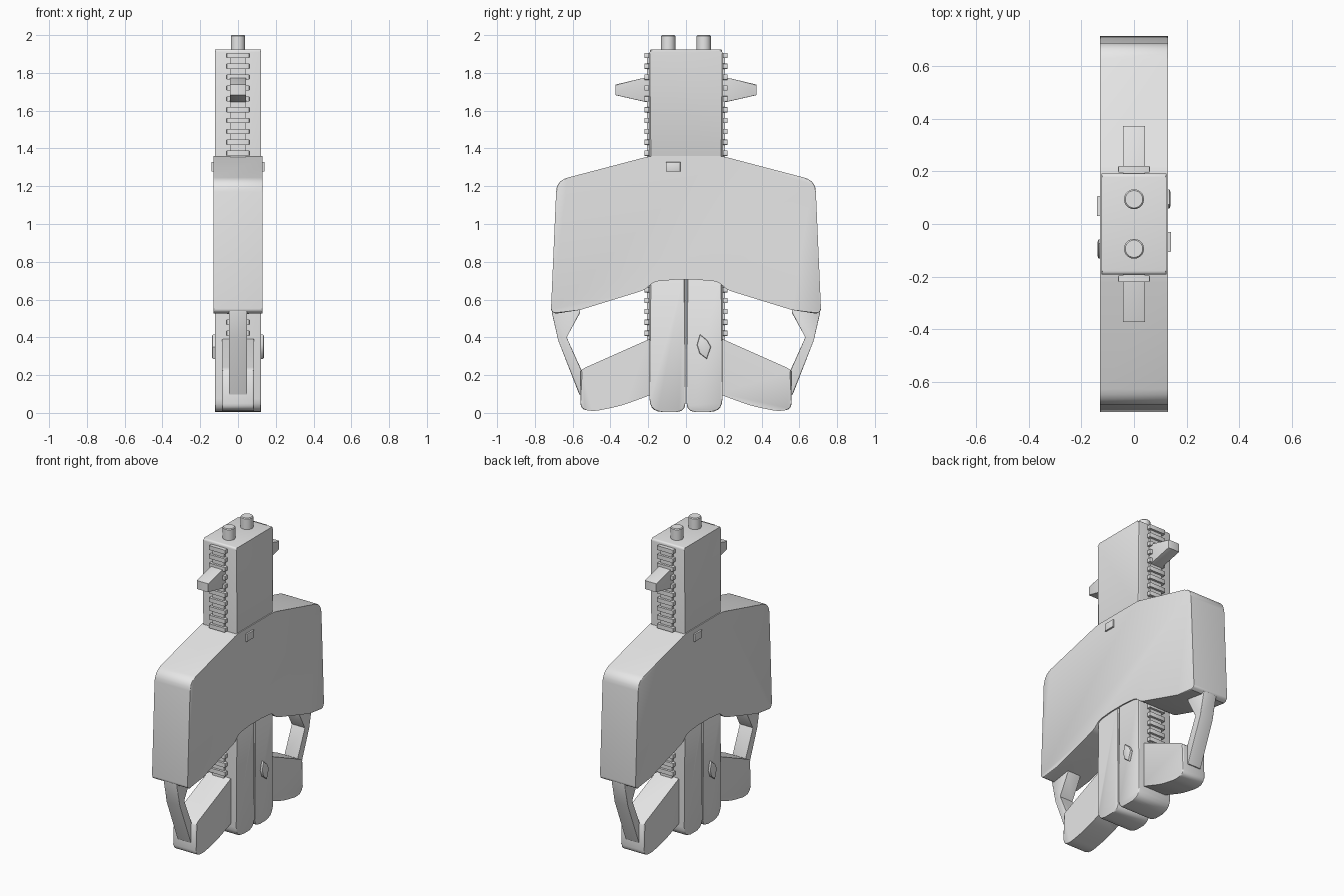
import bpy, bmesh, math
from mathutils import Vector

if "Cube" in bpy.data.objects:
    bpy.data.objects.remove(bpy.data.objects["Cube"])

grey = bpy.data.materials.new("light grey")
grey.diffuse_color = (0.8, 0.8, 0.8, 1)
grey.use_nodes = True
grey.node_tree.nodes["Principled BSDF"].inputs["Base Color"].default_value = grey.diffuse_color


def finish(bm, name):
    bmesh.ops.recalc_face_normals(bm, faces=bm.faces)
    mesh = bpy.data.meshes.new(name)
    bm.to_mesh(mesh)
    bm.free()
    mesh.materials.append(grey)
    ob = bpy.data.objects.new(name, mesh)
    bpy.context.collection.objects.link(ob)
    bpy.ops.object.select_all(action='DESELECT')
    ob.select_set(True)
    bpy.context.view_layer.objects.active = ob
    bpy.ops.object.shade_smooth_by_angle(angle=math.radians(32))
    return ob


def rounded(points, steps=5):
    """Profile points are (y, z) or (y, z, corner size)."""
    out = []
    n = len(points)
    for i, p in enumerate(points):
        c = Vector(p[:2])
        if len(p) < 3:
            out.append(c)
            continue
        a = c + (Vector(points[i - 1][:2]) - c).normalized() * p[2]
        b = c + (Vector(points[(i + 1) % n][:2]) - c).normalized() * p[2]
        for k in range(steps + 1):
            t = k / steps
            out.append(a * (1 - t) ** 2 + c * 2 * t * (1 - t) + b * t * t)
    return out


def prism(name, points, x0, x1, side=1, rim=0.0):
    """Extrude a y-z profile along x; side=-1 mirrors it in y."""
    bm = bmesh.new()
    prof = rounded(points)
    rings = [[bm.verts.new((x, p.x * side, p.y)) for p in prof] for x in (x0, x1)]
    n = len(prof)
    caps = [bm.faces.new(r) for r in rings]
    for i in range(n):
        j = (i + 1) % n
        bm.faces.new((rings[0][i], rings[0][j], rings[1][j], rings[1][i]))
    if rim:
        edges = list({e for f in caps for e in f.edges})
        bmesh.ops.bevel(bm, geom=edges, offset=rim, segments=2, profile=0.5,
                        affect='EDGES')
    return finish(bm, name)


def box(y0, y1, z0, z1):
    return [(y0, z0), (y1, z0), (y1, z1), (y0, z1)]


def peg(name, y, radius, z0, z1):
    bm = bmesh.new()
    bmesh.ops.create_cone(bm, cap_ends=True, segments=24, radius1=radius,
                          radius2=radius, depth=z1 - z0)
    bmesh.ops.translate(bm, verts=bm.verts, vec=(0, y, (z0 + z1) / 2))
    top = [e for e in bm.edges if all(v.co.z > z1 - 0.001 for v in e.verts)]
    bmesh.ops.bevel(bm, geom=top, offset=0.005, segments=1, affect='EDGES')
    finish(bm, name)


# Wide middle shell
half = [(0.19, 1.36, 0.03), (0.685, 1.23, 0.06), (0.715, 0.54, 0.012),
        (0.69, 0.525), (0.56, 0.545), (0.22, 0.65, 0.025), (0.17, 0.695, 0.025),
        (0.06, 0.705)]
shell = half + [(-p[0],) + p[1:] for p in reversed(half)]
prism("middle_shell", shell, -0.13, 0.13, rim=0.005)

# Upper block
prism("upper_block", [(-0.192, 1.3), (0.192, 1.3), (0.192, 1.925, 0.014),
                      (-0.192, 1.925, 0.014)], -0.123, 0.123, rim=0.007)

for side, tag in ((-1, "front"), (1, "back")):
    # Barrel stub on top
    peg(tag + "_peg", 0.094 * side, 0.038, 1.9, 2.0)

    # Half of the lower body
    prism(tag + "_lower_body",
          [(0.003, 0.005, 0.05), (0.193, 0.005, 0.07), (0.193, 0.74), (0.003, 0.74)],
          -0.122, 0.122, side, 0.008)

    # Grip
    prism(tag + "_grip",
          [(0.17, 0.40), (0.20, 0.388), (0.545, 0.235, 0.015), (0.558, 0.22),
           (0.558, 0.02, 0.03), (0.49, 0.008, 0.03), (0.35, 0.035, 0.06),
           (0.20, 0.09), (0.17, 0.10)], -0.084, 0.084, side, 0.008)

    # Bent strut joining shell and grip
    prism(tag + "_strut",
          [(0.71, 0.55), (0.71, 0.53), (0.677, 0.385), (0.565, 0.097), (0.55, 0.097),
           (0.55, 0.22), (0.635, 0.40), (0.56, 0.53), (0.56, 0.56)],
          -0.048, 0.048, side, 0.003)

    # Sight post
    prism(tag + "_sight",
          [(0.18, 1.775), (0.23, 1.772), (0.373, 1.738), (0.373, 1.682),
           (0.21, 1.645), (0.18, 1.645)], -0.042, 0.042, side, 0.003)

    # Toothed rails above and below the shell
    for part, z0, z1, first, count in (("upper", 1.3, 1.905, 1.375, 10),
                                       ("lower", 0.34, 0.7, 0.422, 5)):
        prism(f"{tag}_{part}_rail", box(0.18, 0.206, z0, z1), -0.042, 0.042, side)
        for i in range(count):
            z = first + 0.0575 * i
            prism(f"{tag}_{part}_rail_tooth", box(0.195, 0.221, z - 0.014, z + 0.014),
                  -0.06, 0.06, side, 0.004)

    # Small square button, on opposite faces for front and back
    s = -side
    prism(tag + "_button", box(0.03, 0.106, 1.277, 1.328), 0.12 * s, 0.141 * s, side, 0.004)

    # Six-sided catch on the lower body
    prism(tag + "_catch",
          [(0.074, 0.416), (0.112, 0.385), (0.132, 0.35), (0.110, 0.285),
           (0.072, 0.315), (0.058, 0.36)], 0.115 * side, 0.138 * side, side, 0.008)
